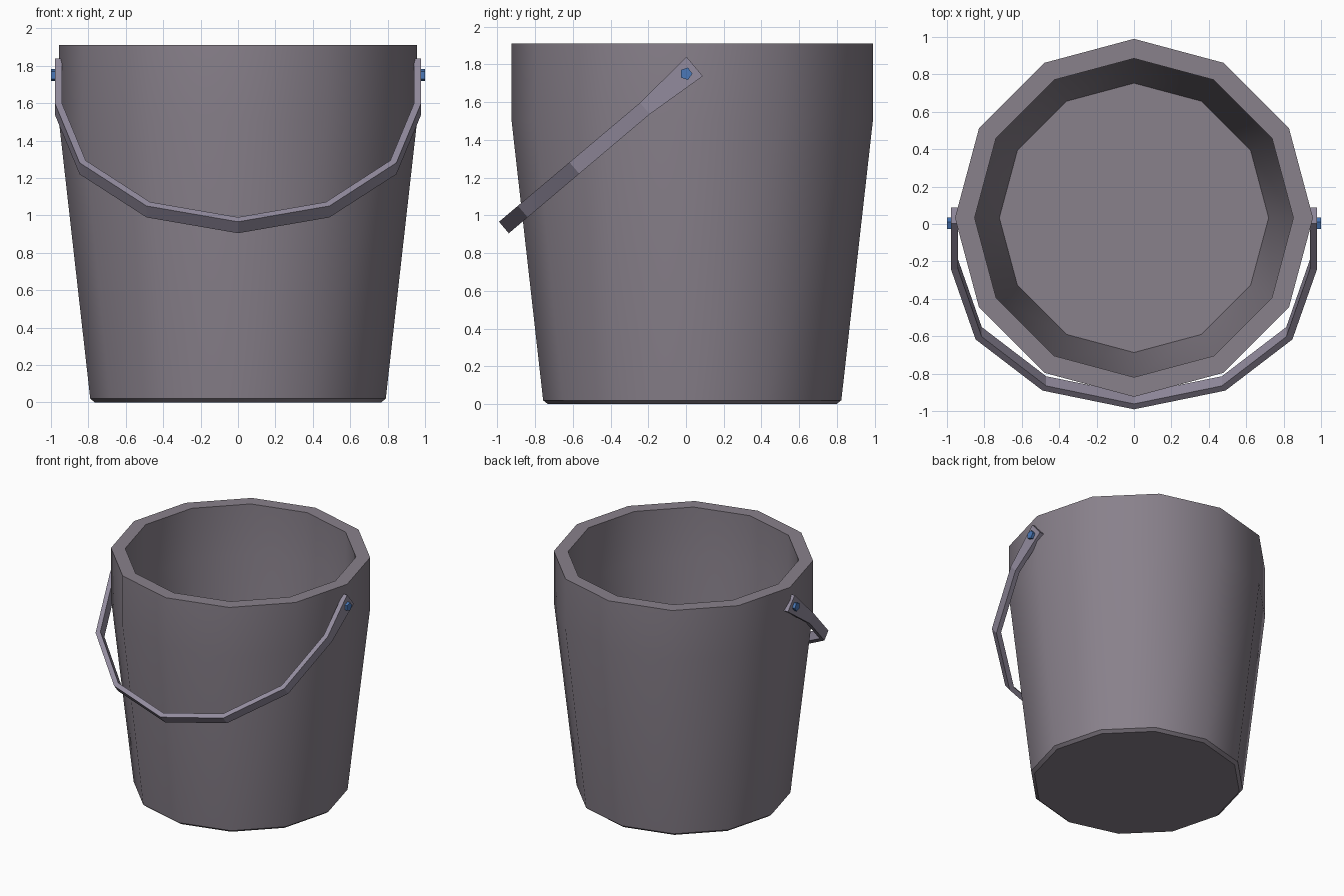
import bpy, bmesh, math
from mathutils import Vector

if "Cube" in bpy.data.objects:
    bpy.data.objects.remove(bpy.data.objects["Cube"])


def material(name, color):
    mat = bpy.data.materials.new(name)
    mat.diffuse_color = (*color, 1)
    mat.use_nodes = True
    mat.node_tree.nodes["Principled BSDF"].inputs["Base Color"].default_value = mat.diffuse_color
    return mat


def finish(bm, name, mat, angle=None):
    bmesh.ops.recalc_face_normals(bm, faces=bm.faces[:])
    mesh = bpy.data.meshes.new(name)
    bm.to_mesh(mesh)
    bm.free()
    ob = bpy.data.objects.new(name, mesh)
    bpy.context.collection.objects.link(ob)
    mesh.materials.append(mat)
    if angle:
        bpy.ops.object.select_all(action='DESELECT')
        ob.select_set(True)
        bpy.context.view_layer.objects.active = ob
        bpy.ops.object.shade_smooth_by_angle(angle=math.radians(angle))
    return ob


def bridge(bm, a, b):
    n = len(a)
    for i in range(n):
        bm.faces.new((a[i], a[(i + 1) % n], b[(i + 1) % n], b[i]))


body_mat = material("bucket_grey", (0.25, 0.22, 0.26))
handle_mat = material("handle_grey", (0.29, 0.26, 0.34))
bolt_mat = material("bolt_blue", (0.07, 0.19, 0.48))

# Bucket: twelve-sided lathe, outside then inside
profile = [(0.765, 0), (0.79, 0.02), (0.957, 1.5), (0.957, 1.91),
           (0.852, 1.91), (0.852, 1.5), (0.72, 0.1)]
bm = bmesh.new()
rings = []
for r, z in profile:
    rings.append([bm.verts.new((r * math.cos(k * math.pi / 6),
                                0.033 + r * math.sin(k * math.pi / 6), z))
                  for k in range(12)])
for a, b in zip(rings, rings[1:]):
    bridge(bm, a, b)
bm.faces.new(rings[0])
bm.faces.new(rings[-1])
finish(bm, "bucket_body", body_mat, 35)

# Handle: flat strip, straight ends plus half circle, tilted about the pivot
pivot = Vector((0, 0, 1.75))
along = Vector((0, -0.764, -0.645))
across = Vector((0, -0.645, 0.764))
outer, inner = 0.978, 0.94
stations = [(0, -0.06, 0.067)] + [(k * math.pi / 6, 0.285, 0.04) for k in range(7)] \
    + [(math.pi, -0.06, 0.067)]
bm = bmesh.new()
sections = []
for ang, start, half in stations:
    sections.append([bm.verts.new(pivot + Vector((r * math.cos(ang), 0, 0))
                                  + along * (start + r * math.sin(ang)) + across * w)
                     for r, w in ((outer, half), (outer, -half),
                                  (inner, -half), (inner, half))])
for a, b in zip(sections, sections[1:]):
    bridge(bm, a, b)
bm.faces.new(sections[0])
bm.faces.new(sections[-1])
finish(bm, "handle", handle_mat)

# Pivot bolts: small pentagonal pins on both sides
for side, label in ((1, "right"), (-1, "left")):
    bm = bmesh.new()
    ends = [[bm.verts.new((side * x, 0.034 * math.cos(k * math.tau / 5),
                           1.75 + 0.034 * math.sin(k * math.tau / 5)))
             for k in range(5)] for x in (0.93, 1.0)]
    bridge(bm, *ends)
    for e in ends:
        bm.faces.new(e)
    finish(bm, "bolt_" + label, bolt_mat)
